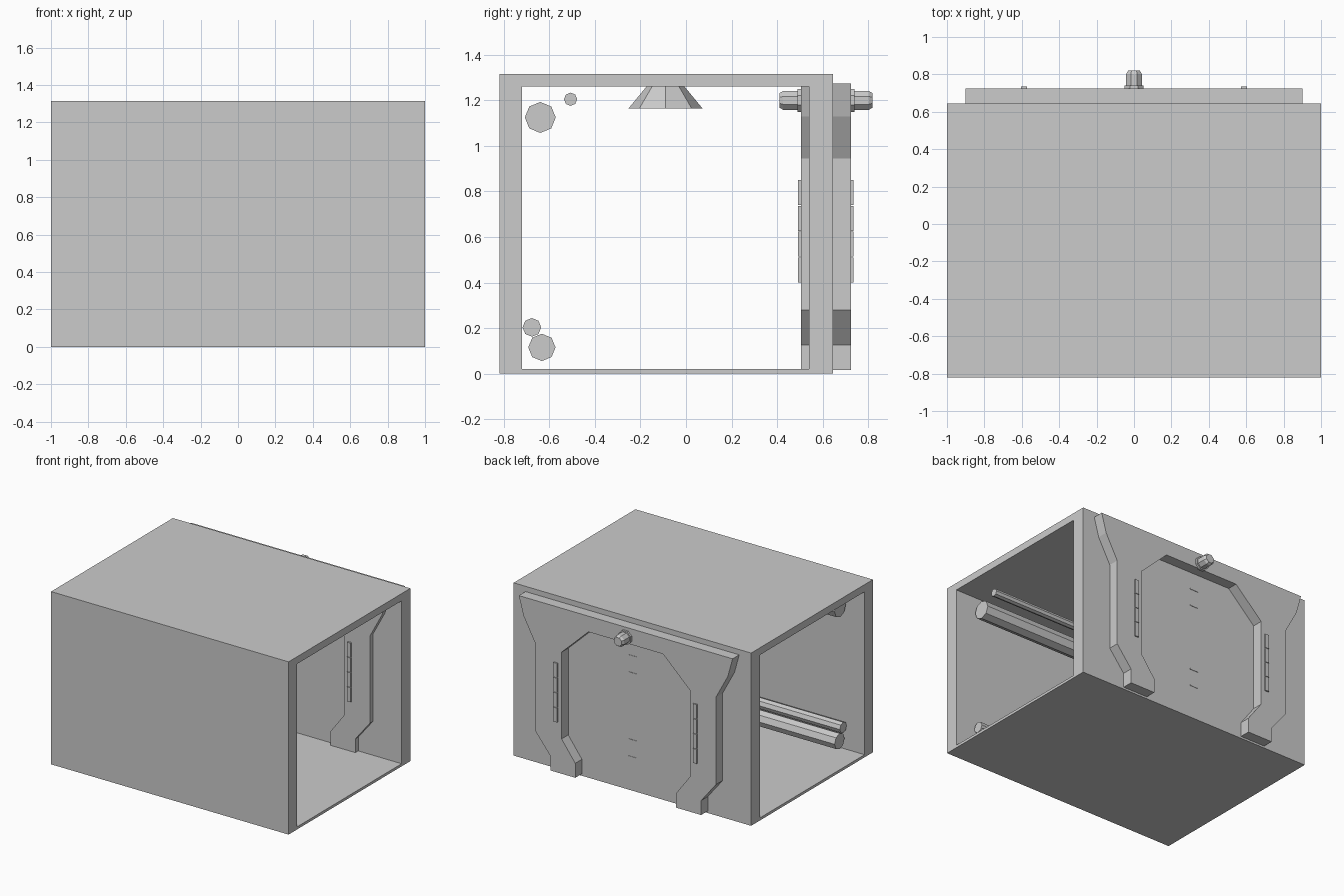
import bpy, bmesh
from math import pi
from mathutils import Matrix, Vector

if "Cube" in bpy.data.objects:
    bpy.data.objects.remove(bpy.data.objects["Cube"])


def finish(name, bm):
    bmesh.ops.recalc_face_normals(bm, faces=bm.faces[:])
    mesh = bpy.data.meshes.new(name)
    bm.to_mesh(mesh)
    bm.free()
    ob = bpy.data.objects.new(name, mesh)
    bpy.context.collection.objects.link(ob)
    return ob


def boxes(name, spans):
    """One object made of boxes given as (x0, x1, y0, y1, z0, z1)."""
    bm = bmesh.new()
    for x0, x1, y0, y1, z0, z1 in spans:
        m = (Matrix.Translation(((x0 + x1) / 2, (y0 + y1) / 2, (z0 + z1) / 2))
             @ Matrix.Diagonal((x1 - x0, y1 - y0, z1 - z0, 1)))
        bmesh.ops.create_cube(bm, size=1, matrix=m)
    return finish(name, bm)


def turned(name, start, axis, profile, sides=8, turn=0.0):
    """Low-poly turned part; profile lists (distance along axis, radius)."""
    bm = bmesh.new()
    rot = Vector((0, 0, 1)).rotation_difference(Vector(axis)).to_matrix().to_4x4()
    m = Matrix.Translation(start) @ rot
    rings = []
    for d, r in profile:
        rings.append([bm.verts.new(m @ (Matrix.Rotation(turn + 2 * pi * i / sides, 4, 'Z')
                                        @ Vector((r, 0, d)))) for i in range(sides)])
    for a, b in zip(rings, rings[1:]):
        for i in range(sides):
            j = (i + 1) % sides
            bm.faces.new((a[i], a[j], b[j], b[i]))
    bm.faces.new(rings[0])
    bm.faces.new(rings[-1])
    return finish(name, bm)


# Corridor shell: rectangular tube open at both x ends
bm = bmesh.new()
outer = [(-0.82, 0), (0.645, 0), (0.645, 1.315), (-0.82, 1.315)]
inner = [(-0.72, 0.02), (0.54, 0.02), (0.54, 1.26), (-0.72, 1.26)]
loops = [[bm.verts.new((x, y, z)) for y, z in ring]
         for x, ring in ((-1, outer), (1, outer), (1, inner), (-1, inner))]
for k in range(4):
    a, b = loops[k], loops[(k + 1) % 4]
    for i in range(4):
        j = (i + 1) % 4
        bm.faces.new((a[i], a[j], b[j], b[i]))
finish("corridor_shell", bm)

# Door frame: arch outline passing through the back wall
half = [(0.314, 1.155), (0.54, 0.94), (0.54, 0.28), (0.425, 0.125), (0.425, 0.015),
        (0.635, 0.015), (0.635, 0.125), (0.76, 0.28), (0.76, 0.945), (0.86, 1.13), (0.9, 1.275)]
outline = half + [(-x, z) for x, z in reversed(half)]
bm = bmesh.new()
face = bm.faces.new([bm.verts.new((x, 0.505, z)) for x, z in outline])
new = bmesh.ops.extrude_face_region(bm, geom=[face])["geom"]
bmesh.ops.translate(bm, vec=(0, 0.22, 0), verts=[v for v in new if isinstance(v, bmesh.types.BMVert)])
finish("door_frame", bm)

# Thin seam marks on both door faces
boxes("door_marks", [(-0.035, 0.035, y, y + 0.006, z - 0.004, z + 0.004)
                     for y in (0.537, 0.642) for z in (1.025, 0.895, 0.385, 0.255)])

# Segmented light strips on both faces of the frame
boxes("light_strips", [(s * 0.588 - 0.016, s * 0.588 + 0.016, y, y + 0.015,
                        0.4 + 0.1135 * i, 0.4 + 0.1135 * i + 0.1095)
                       for s in (-1, 1) for y in (0.492, 0.72) for i in range(4)])

# Signal lamps above the door, outside and inside
lamp = [(-0.01, 0.055), (0.015, 0.055), (0.015, 0.045), (0.078, 0.045), (0.095, 0.034)]
turned("outer_signal_lamp", (0, 0.725, 1.2), (0, 1, 0), lamp, turn=pi / 8)
turned("inner_signal_lamp", (0, 0.505, 1.2), (0, -1, 0), lamp, turn=pi / 8)

# Pipes along the front wall
for n, (y, z, r) in enumerate([(-0.64, 1.125, 0.068), (-0.507, 1.205, 0.029),
                               (-0.677, 0.203, 0.041), (-0.633, 0.115, 0.06)]):
    turned(f"wall_pipe_{n + 1}", (-0.85, y, z), (1, 0, 0), [(0, r), (1.69, r)])

# Flared ceiling lamp
turned("ceiling_lamp", (0, -0.09, 1.165), (0, 0, 1), [(0, 0.162), (0.1, 0.08)])
